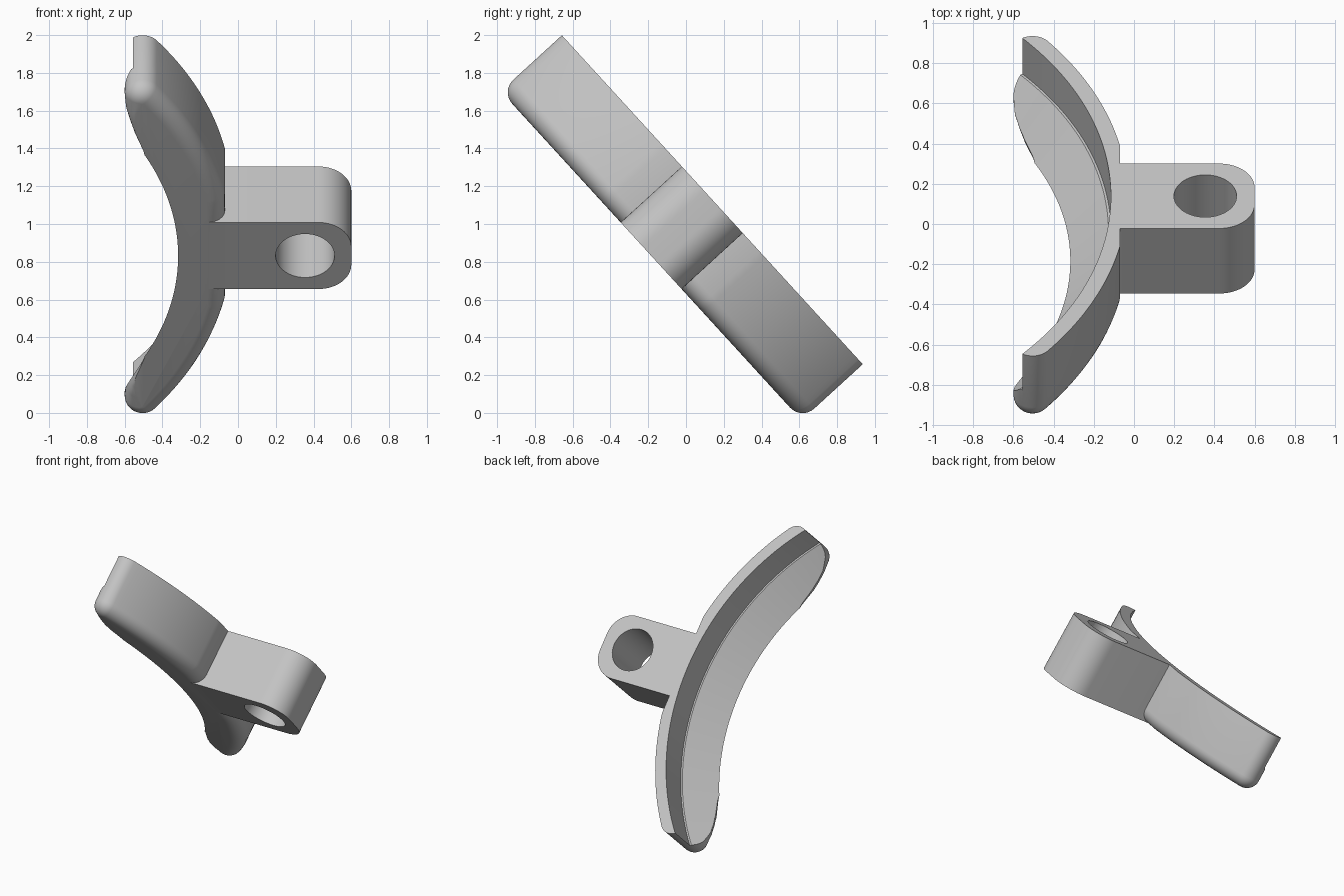
import bpy, bmesh, math
from mathutils import Matrix, Vector

if "Cube" in bpy.data.objects:
    bpy.data.objects.remove(bpy.data.objects["Cube"])

# Main dimensions, in the bracket's own flat frame before tilting
TOP, BOTTOM = 0.216, -0.223
LEDGE = -0.026               # height where the rim wall meets the sloped seat
ARC_X = -1.875               # centre of the concentric arcs
FLAT_X = -0.07               # flat pad where the arm joins
ARM_W = 0.239                # half width of the arm
TIP = Vector((-0.505, 1.085))
TIP_R = 0.095
FILLET = 0.091
OUTER_R = (TIP - Vector((ARC_X, 0))).length + TIP_R
WALL_R, SEAT_R = 1.76, 1.558  # rim wall, lower edge of the seat
TILT = Matrix.Translation((0, -0.02, 0.9825)) @ Matrix.Rotation(-0.83, 4, "X")

grey = bpy.data.materials.new("plain grey")
grey.use_nodes = True
colour = (0.55, 0.55, 0.55, 1)
grey.diffuse_color = colour
grey.node_tree.nodes["Principled BSDF"].inputs["Base Color"].default_value = colour


def arc(cx, cy, r, start, end, n):
    steps = [start + (end - start) * i / n for i in range(n + 1)]
    return [(cx + r * math.cos(t), cy + r * math.sin(t)) for t in steps]


def mirrored(half):
    """Close a half outline by mirroring it across the middle."""
    return half + [(x, -y, *rest) for x, y, *rest in reversed(half)]


def loft(name, rings):
    """Solid through a stack of equal-length rings, with end caps."""
    bm = bmesh.new()
    loops = [[bm.verts.new(p) for p in ring] for ring in rings]
    bm.faces.new(loops[0][::-1])
    bm.faces.new(loops[-1])
    n = len(loops[0])
    for low, high in zip(loops, loops[1:]):
        for i in range(n):
            j = (i + 1) % n
            bm.faces.new((low[i], low[j], high[j], high[i]))
    bmesh.ops.recalc_face_normals(bm, faces=bm.faces)
    mesh = bpy.data.meshes.new(name)
    bm.to_mesh(mesh)
    bm.free()
    mesh.materials.append(grey)
    obj = bpy.data.objects.new(name, mesh)
    bpy.context.collection.objects.link(obj)
    obj.matrix_world = TILT
    return obj


def level(points, z):
    return [(p[0], p[1], z) for p in points]


def inset(points, distance, z):
    """Ring moved inwards by distance times each point's weight."""
    ring, n = [], len(points)
    for i, (x, y, weight) in enumerate(points):
        here = Vector((x, y))
        a = (here - Vector(points[i - 1][:2])).normalized()
        b = (Vector(points[(i + 1) % n][:2]) - here).normalized()
        t = (a + b).normalized()
        ring.append((x - t.y * distance * weight, y + t.x * distance * weight, z))
    return ring


def cut(target, cutter):
    """Subtract the cutter from the target, then discard the cutter."""
    cutter.hide_render = True
    bpy.context.view_layer.update()
    mod = target.modifiers.new("cut", "BOOLEAN")
    mod.object = cutter
    mod.operation = "DIFFERENCE"
    mod.solver = "EXACT"
    bpy.context.view_layer.objects.active = target
    bpy.ops.object.modifier_apply(modifier="cut")
    bpy.data.objects.remove(cutter)


# Cradle block: flat pad, long outer arc, rounded tips, filleted lower edge
tip_start = math.atan2(TIP.y, TIP.x - ARC_X)
pad_end = math.acos((FLAT_X - ARC_X) / OUTER_R)
half = [(FLAT_X, ARM_W - 0.0003, 0), (FLAT_X, ARM_W + 0.0003, 1)]
half += [(x, y, 1) for x, y in arc(ARC_X, 0, OUTER_R, pad_end, tip_start, 24)]
half += [(x, y, 1) for x, y in arc(*TIP, TIP_R, tip_start, math.pi, 20)[1:]]
half += [(-0.594, 1.005, 0.6), (-0.575, 0.935, 0.3), (-0.55, 0.87, 0.1),
         (-0.5, 0.75, 0), (-0.47, 0.6, 0)]
outline = mirrored(half)
rings = []
for i in range(9):
    t = math.pi / 2 * i / 8
    rings.append(inset(outline, FILLET * (1 - math.sin(t)),
                       BOTTOM + FILLET * (1 - math.cos(t))))
rings.append(level(outline, TOP))
cradle = loft("curved_cradle", rings)

# Conical seat and upright rim wall, cut by one turned shape
slope = (WALL_R - 0.012 - SEAT_R) / (LEDGE - BOTTOM)
profile = [(SEAT_R - slope * 0.3, BOTTOM - 0.3), (WALL_R - 0.012, LEDGE),
           (WALL_R, LEDGE), (WALL_R, 1)]
seat_cutter = loft("seat_cutter", [
    level(arc(ARC_X, 0, r, 0, 2 * math.pi, 240)[:-1], z) for r, z in profile])
cut(cradle, seat_cutter)

# Arm: block with rounded end corners and a round hole through it
CORNER = 0.175
half = [(FLAT_X, -ARM_W)]
half += arc(0.6 - CORNER, CORNER - ARM_W, CORNER, -math.pi / 2, 0, 14)
arm_outline = mirrored(half)
arm = loft("arm", [level(arm_outline, BOTTOM), level(arm_outline, TOP)])
circle = arc(0.355, 0, 0.156, 0, 2 * math.pi, 48)[:-1]
cut(arm, loft("hole_cutter", [level(circle, -1), level(circle, 1)]))

# Smooth curved walls, keep the edges crisp
bpy.ops.object.select_all(action="DESELECT")
for obj in (cradle, arm):
    obj.select_set(True)
bpy.context.view_layer.objects.active = arm
bpy.ops.object.shade_smooth_by_angle(angle=math.radians(32))
